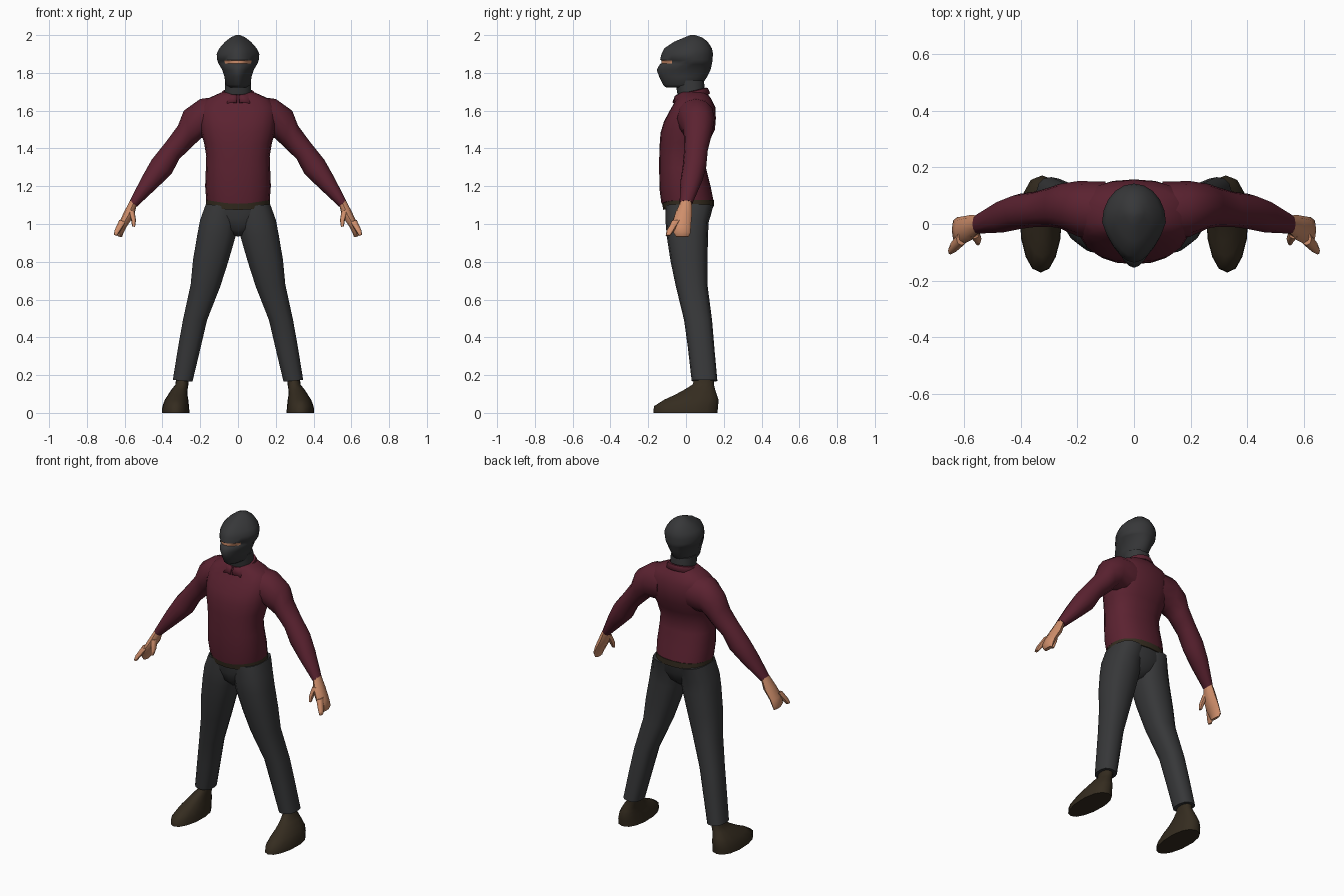
import bpy, bmesh, math


def material(name, rgb):
    m = bpy.data.materials.new(name)
    m.diffuse_color = (*rgb, 1)
    return m


MAROON = material("maroon_knit", (0.105, 0.016, 0.030))
CHARCOAL = material("charcoal_cloth", (0.038, 0.039, 0.041))
BROWN = material("dark_brown_leather", (0.035, 0.025, 0.014))
SKIN = material("skin", (0.62, 0.27, 0.145))


def finish(name, bm, mats, mirror=False, angle=50):
    bmesh.ops.recalc_face_normals(bm, faces=bm.faces)
    me = bpy.data.meshes.new(name)
    bm.to_mesh(me)
    bm.free()
    ob = bpy.data.objects.new(name, me)
    bpy.context.collection.objects.link(ob)
    for m in mats:
        me.materials.append(m)
    if mirror:
        ob.modifiers.new("mirror", 'MIRROR')
    bpy.ops.object.select_all(action='DESELECT')
    ob.select_set(True)
    bpy.context.view_layer.objects.active = ob
    bpy.ops.object.shade_smooth_by_angle(angle=math.radians(angle))
    return ob


def loft(name, rings, mats, n=14, e=0.85, taper=0, dip=0, mirror=False,
         rule=None, angle=50):
    """Skin rings of (x1, z1, x2, z2, y_front, y_back).
    e squares the outline, taper points its front, dip lowers its front."""
    bm = bmesh.new()
    loops = []
    for x1, z1, x2, z2, y0, y1 in rings:
        loop = []
        for i in range(n):
            t = 2 * math.pi * i / n - math.pi / 2
            c, s = math.cos(t), math.sin(t)
            front = max(0, -s)
            c = math.copysign(abs(c) ** e, c) * (1 - taper * front)
            s = math.copysign(abs(s) ** e, s)
            loop.append(bm.verts.new(((x1 + x2) / 2 + c * (x2 - x1) / 2,
                                      (y0 + y1) / 2 + s * (y1 - y0) / 2,
                                      (z1 + z2) / 2 + c * (z2 - z1) / 2
                                      - dip * front ** 4)))
        loops.append(loop)
    for a, b in zip(loops, loops[1:]):
        for i in range(n):
            j = (i + 1) % n
            bm.faces.new((a[i], a[j], b[j], b[i]))
    bm.faces.new(loops[0])
    bm.faces.new(loops[-1])
    if rule:
        for f in bm.faces:
            f.material_index = rule(f.calc_center_median())
    return finish(name, bm, mats, mirror, angle)


def level(rows):
    """Centred horizontal rings from (z, half width, y_front, y_back)."""
    return [(-w, z, w, z, y0, y1) for z, w, y0, y1 in rows]


# Sweater body
loft("sweater_body", level([
    (1.125, .168, -.130, .145), (1.20, .174, -.140, .130),
    (1.30, .170, -.142, .105), (1.36, .168, -.142, .098),
    (1.43, .180, -.140, .120), (1.50, .200, -.135, .153),
    (1.56, .205, -.117, .158), (1.62, .205, -.085, .155),
    (1.66, .170, -.062, .135), (1.685, .115, -.052, .118),
    (1.70, .080, -.045, .105)]), [MAROON], n=20, dip=.018)

# Sleeves: upper edge, lower edge, then depth
loft("sleeve", [
    (.10, 1.675, .10, 1.45, -.06, .150), (.20, 1.662, .195, 1.455, -.045, .152),
    (.287, 1.60, .240, 1.412, -.015, .142), (.318, 1.52, .275, 1.378, -.010, .130),
    (.385, 1.43, .310, 1.345, -.010, .115), (.457, 1.34, .352, 1.265, -.018, .107),
    (.505, 1.255, .425, 1.195, -.030, .085), (.572, 1.125, .535, 1.092, -.034, .034)],
    [MAROON], n=12, e=.95, mirror=True)

# Shirt collar: open band with pointed front flaps
bm = bmesh.new()
rows = []
for rx, ry, down in ((.074, .078, 0), (.084, .088, .004), (.102, .100, .036)):
    row = []
    for i in range(19):
        t = -math.pi / 2 + .08 + (2 * math.pi - .16) * i / 18
        x, y = rx * math.cos(t), .028 + ry * math.sin(t)
        tip = .018 if (down > .03 and i in (2, 16)) else 0
        row.append(bm.verts.new((x, y - tip, 1.703 + .24 * (y - .028) - down - tip)))
    rows.append(row)
for a, b in zip(rows, rows[1:]):
    for i in range(18):
        bm.faces.new((a[i], a[i + 1], b[i + 1], b[i]))
collar = finish("collar", bm, [MAROON], angle=35)
solid = collar.modifiers.new("thickness", 'SOLIDIFY')
solid.thickness = .010

# Neck and masked head with an eye slit
loft("neck", level([(1.66, .074, -.035, .10), (1.70, .072, -.048, .10),
                    (1.76, .070, -.055, .095)]), [CHARCOAL])
loft("masked_head", level([
    (1.722, .045, -.105, .060), (1.738, .066, -.122, .085),
    (1.78, .072, -.142, .112), (1.815, .083, -.155, .130),
    (1.847, .102, -.138, .137), (1.850, .104, -.130, .138),
    (1.866, .109, -.130, .140), (1.869, .110, -.137, .140),
    (1.90, .113, -.130, .143), (1.93, .099, -.115, .137),
    (1.965, .068, -.062, .115), (1.988, .038, -.008, .085),
    (2.0, .012, .022, .048)]), [CHARCOAL, SKIN], n=20, e=1, taper=.3,
    rule=lambda c: int(1.849 < c.z < 1.867 and c.y < -.065))

# Belt
loft("belt", level([(1.092, .170, -.120, .148), (1.128, .168, -.127, .148)]),
     [BROWN], n=20, dip=.018)

# Trousers
loft("trouser_seat", level([
    (.945, .030, -.05, .06), (.98, .110, -.085, .10), (1.04, .178, -.104, .130),
    (1.105, .168, -.112, .145)]), [CHARCOAL], n=16, dip=.012)
loft("trouser_leg", [
    (.002, 1.09, .172, 1.105, -.107, .145), (.002, 1.00, .203, 1.02, -.108, .120),
    (.012, .93, .218, .94, -.102, .116), (.050, .80, .240, .81, -.082, .114),
    (.092, .67, .252, .68, -.055, .114), (.163, .49, .293, .49, -.010, .138),
    (.198, .34, .318, .35, .010, .150), (.240, .165, .346, .175, .030, .166)],
    [CHARCOAL], n=14, e=.8, mirror=True)

# Shoes: stacked outlines narrowing from sole to ankle
loft("shoe", [
    (.255, 0, .405, 0, -.172, .166), (.258, .035, .402, .035, -.170, .170),
    (.262, .070, .388, .070, -.115, .172), (.266, .095, .372, .095, -.060, .164),
    (.266, .125, .352, .125, -.005, .154), (.262, .150, .332, .150, .035, .148),
    (.260, .185, .328, .185, .045, .148)],
    [BROWN], n=14, e=.85, taper=.2, mirror=True, angle=60)

# Hands: palm with curled fingers, index finger and thumb
hand_parts = {
    "palm_and_fingers": [
        (.535, 1.105, .570, 1.128, -.030, .030), (.550, 1.045, .605, 1.060, -.058, .032),
        (.590, .985, .633, 1.000, -.075, .026), (.608, .950, .645, .957, -.066, .024),
        (.614, .930, .635, .934, -.052, .014)],
    "index_finger": [
        (.592, 1.010, .628, 1.022, -.075, -.030), (.625, .960, .652, .970, -.102, -.062),
        (.640, .937, .658, .942, -.108, -.082)],
    "thumb": [
        (.548, 1.070, .582, 1.075, -.052, -.010), (.540, 1.020, .566, 1.022, -.070, -.034),
        (.545, .985, .560, .986, -.076, -.056)],
}
for part, rings in hand_parts.items():
    loft(part, rings, [SKIN], n=8, mirror=True)
